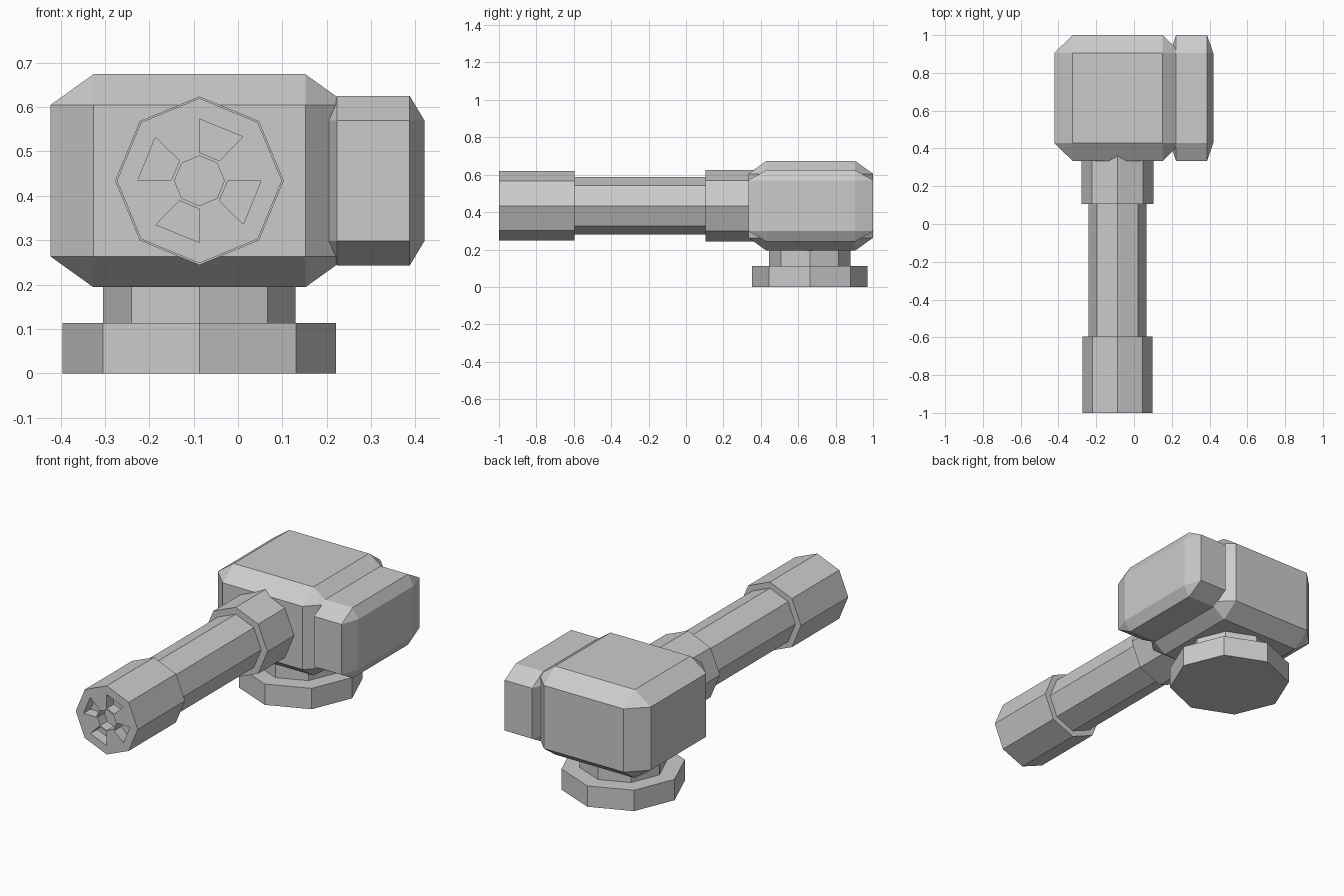
import bpy
import bmesh
from math import pi
from mathutils import Matrix, Vector

cube = bpy.data.objects.get("Cube")
if cube:
    bpy.data.objects.remove(cube, do_unlink=True)

# Single flat colour
grey = bpy.data.materials.new("light_grey")
grey.use_nodes = True
colour = (0.6, 0.6, 0.6, 1)
grey.diffuse_color = colour
grey.node_tree.nodes["Principled BSDF"].inputs["Base Color"].default_value = colour

CX = -0.087          # shared axis of turret, barrel and base
AXIS_Z = 0.434       # barrel height
BASE_Y = 0.662


def finish(name, bm):
    bmesh.ops.recalc_face_normals(bm, faces=bm.faces)
    mesh = bpy.data.meshes.new(name)
    bm.to_mesh(mesh)
    bm.free()
    mesh.materials.append(grey)
    obj = bpy.data.objects.new(name, mesh)
    bpy.context.collection.objects.link(obj)
    return obj


def chamfered_box(name, centre, half, bevel=0.287):
    """Cube chamfered before scaling, so chamfers follow its proportions."""
    bm = bmesh.new()
    bmesh.ops.create_cube(bm, size=2)
    bmesh.ops.bevel(bm, geom=bm.edges[:], offset=bevel, segments=1,
                    affect='EDGES', clamp_overlap=True)
    bmesh.ops.scale(bm, vec=half, verts=bm.verts)
    bmesh.ops.translate(bm, vec=centre, verts=bm.verts)
    return finish(name, bm)


def octagon(name, radius, start, end, along_y=False):
    bm = bmesh.new()
    bmesh.ops.create_cone(bm, cap_ends=True, segments=8, radius1=radius,
                          radius2=radius, depth=end - start)
    mid = (start + end) / 2
    if along_y:
        bmesh.ops.rotate(bm, matrix=Matrix.Rotation(pi / 2, 3, 'X'), verts=bm.verts)
        centre = (CX, mid, AXIS_Z)
    else:
        centre = (CX, BASE_Y, mid)
    bmesh.ops.translate(bm, vec=centre, verts=bm.verts)
    return finish(name, bm)


def vent_cutter(turn, front, back):
    """Four-sided wedge, turned about the barrel axis."""
    outline = [(0, 0.139), (0.098, 0.099), (0.045, 0.045), (0, 0.064)]
    bm = bmesh.new()
    spin = Matrix.Rotation(turn, 3, 'Y')
    verts = [bm.verts.new(spin @ Vector((x, 0, z)) + Vector((CX, front, AXIS_Z)))
             for x, z in outline]
    face = bm.faces.new(verts)
    extruded = bmesh.ops.extrude_face_region(bm, geom=[face], use_keep_orig=True)
    moved = [v for v in extruded["geom"] if isinstance(v, bmesh.types.BMVert)]
    bmesh.ops.translate(bm, vec=(0, back - front, 0), verts=moved)
    return finish("vent_cutter", bm)


# Turret body and side pod
chamfered_box("turret_body", (CX, 0.667, 0.434), (0.335, 0.333, 0.24))
chamfered_box("side_pod", (0.305, 0.667, 0.434), (0.115, 0.333, 0.191))

# Octagonal pedestal
octagon("base_plate", 0.308, 0, 0.113)
octagon("base_neck", 0.217, 0.113, 0.25)

# Barrel sections
octagon("barrel_collar", 0.19, 0.105, 0.45, True)
octagon("barrel", 0.153, -0.62, 0.12, True)
muzzle = octagon("muzzle", 0.186, -1, -0.595, True)

# Recessed bore and four vents in the muzzle face
cutters = [octagon("bore_cutter", 0.056, -1.05, -0.94, True)]
cutters += [vent_cutter(i * pi / 2, -1.05, -0.94) for i in range(4)]
bpy.context.view_layer.objects.active = muzzle
for cutter in cutters:
    mod = muzzle.modifiers.new("recess", 'BOOLEAN')
    mod.operation = 'DIFFERENCE'
    mod.solver = 'EXACT'
    mod.object = cutter
    bpy.ops.object.modifier_apply(modifier=mod.name)
    bpy.data.objects.remove(cutter, do_unlink=True)
